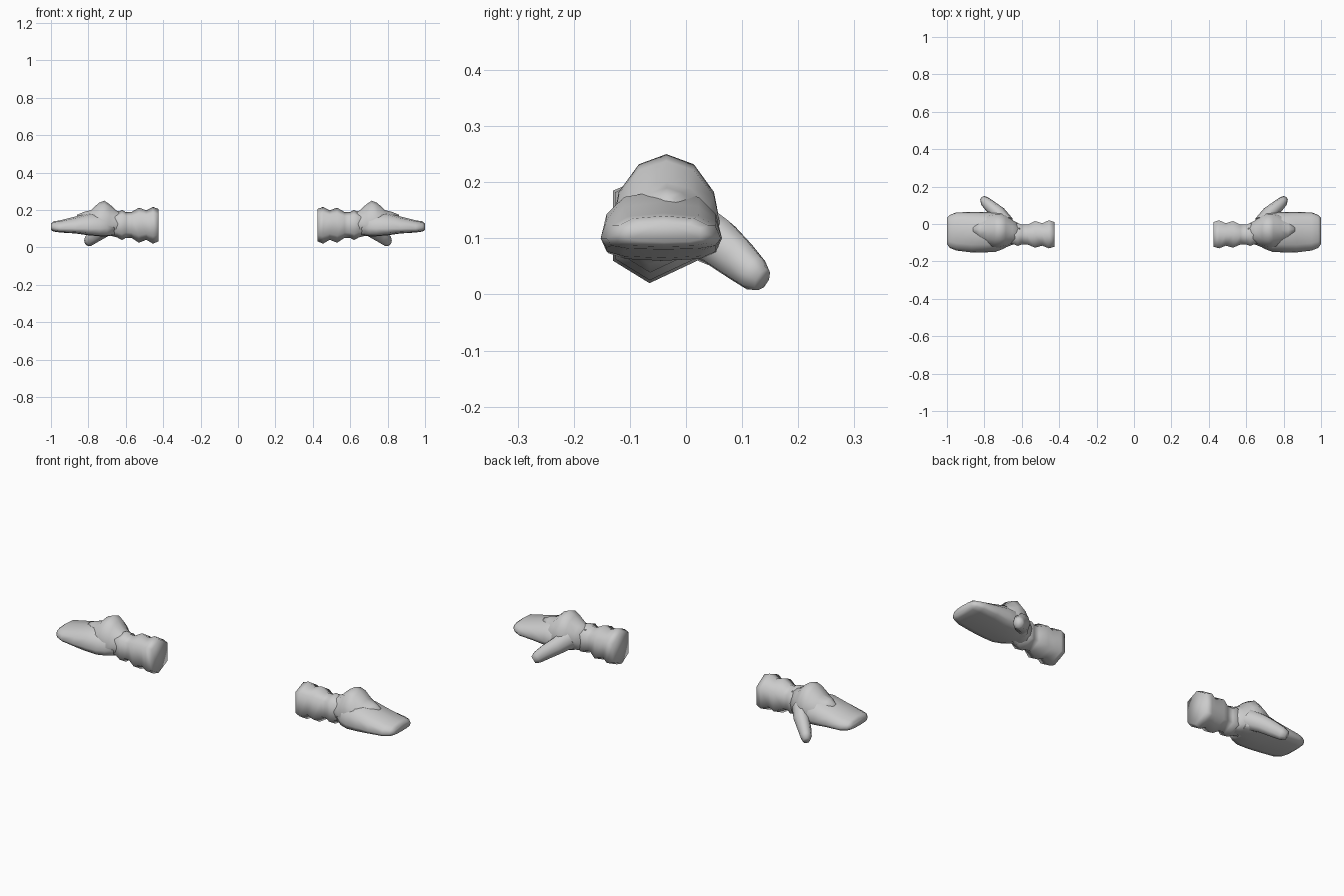
import bpy, bmesh, math
from mathutils import Vector

if "Cube" in bpy.data.objects:
    bpy.data.objects.remove(bpy.data.objects["Cube"])

grey = bpy.data.materials.new("plain grey")
grey.diffuse_color = (0.6, 0.6, 0.6, 1)
grey.use_nodes = True
grey.node_tree.nodes["Principled BSDF"].inputs["Base Color"].default_value = grey.diffuse_color


def loft(name, rings, angle=60):
    """Skin equal-sized rings, cap both ends and mirror to the other hand."""
    bm = bmesh.new()
    loops = [[bm.verts.new(p) for p in ring] for ring in rings]
    n = len(loops[0])
    for a, b in zip(loops, loops[1:]):
        for i in range(n):
            j = (i + 1) % n
            bm.faces.new((a[i], a[j], b[j], b[i]))
    bm.faces.new(loops[0][::-1])
    bm.faces.new(loops[-1])
    bmesh.ops.recalc_face_normals(bm, faces=bm.faces[:])
    me = bpy.data.meshes.new(name)
    bm.to_mesh(me)
    bm.free()
    me.materials.append(grey)
    ob = bpy.data.objects.new(name, me)
    bpy.context.collection.objects.link(ob)
    mod = ob.modifiers.new("other hand", 'MIRROR')
    mod.use_mirror_merge = False
    bpy.context.view_layer.objects.active = ob
    ob.select_set(True)
    bpy.ops.object.shade_smooth_by_angle(angle=math.radians(angle))
    ob.select_set(False)
    return ob


def dome_ring(x, y, ry, z, up, down, power=1.0, n=12):
    """Oval ring across x with separate heights above and below z."""
    ring = []
    for i in range(n):
        a = 2 * math.pi * i / n
        c, s = math.cos(a), math.sin(a)
        c = math.copysign(abs(c) ** power, c)
        h = up * s if s > 0 else -down * abs(s) ** 0.6
        ring.append((x, y + ry * c, z + h))
    return ring


# Ribbed cuff: an uneven hexagon scaled along the wrist
hexagon = [(-.005, -.105), (-.07, -.065), (-.07, .06), (.005, .092), (.08, .045), (.08, -.065)]
ribs = [(.425, .88), (.455, 1.0), (.49, .80), (.53, .95), (.57, .70),
        (.60, .70), (.62, .82), (.645, .68), (.68, .6)]
loft("cuff", [[(x, -.06 + y * s, .125 + z * s) for y, z in hexagon] for x, s in ribs], 75)

# Mitten: flat below, gently domed above
fingers = [(.66, -.04, .07, .105, .06, .04), (.70, -.042, .092, .102, .075, .042),
           (.74, -.043, .106, .10, .085, .04), (.80, -.044, .108, .10, .085, .035),
           (.87, -.044, .108, .10, .065, .025), (.95, -.04, .102, .10, .045, .02),
           (.985, -.04, .088, .105, .035, .02), (1.0, -.038, .07, .108, .02, .015)]
loft("mitten", [dome_ring(*f, power=.7) for f in fingers], 75)

# Back of the hand: raised knuckle tapering to a point over the mitten
back = [(.61, -.05, .05, .125, .06, .06), (.65, -.045, .066, .125, .072, .065),
        (.685, -.037, .088, .12, .11, .055), (.715, -.035, .098, .115, .135, .05),
        (.745, -.035, .098, .115, .123, .045), (.785, -.035, .088, .115, .085, .03),
        (.825, -.034, .055, .125, .065, .02), (.86, -.03, .018, .14, .035, .015)]
loft("hand_back", [dome_ring(*b) for b in back], 75)

# Thumb: tapering tube angled down and back
path = [(.685, .0, .125, .055), (.725, .058, .092, .046), (.765, .092, .063, .040),
        (.795, .12, .038, .033), (.808, .136, .026, .021)]
axis = (Vector(path[-1][:3]) - Vector(path[0][:3])).normalized()
side = axis.cross(Vector((0, 0, 1))).normalized()
lift = side.cross(axis)
thumb = []
for x, y, z, r in path:
    thumb.append([Vector((x, y, z)) + r * (side * math.cos(k * math.pi / 4) * .85
                  + lift * math.sin(k * math.pi / 4)) for k in range(8)])
loft("thumb", thumb, 75)
